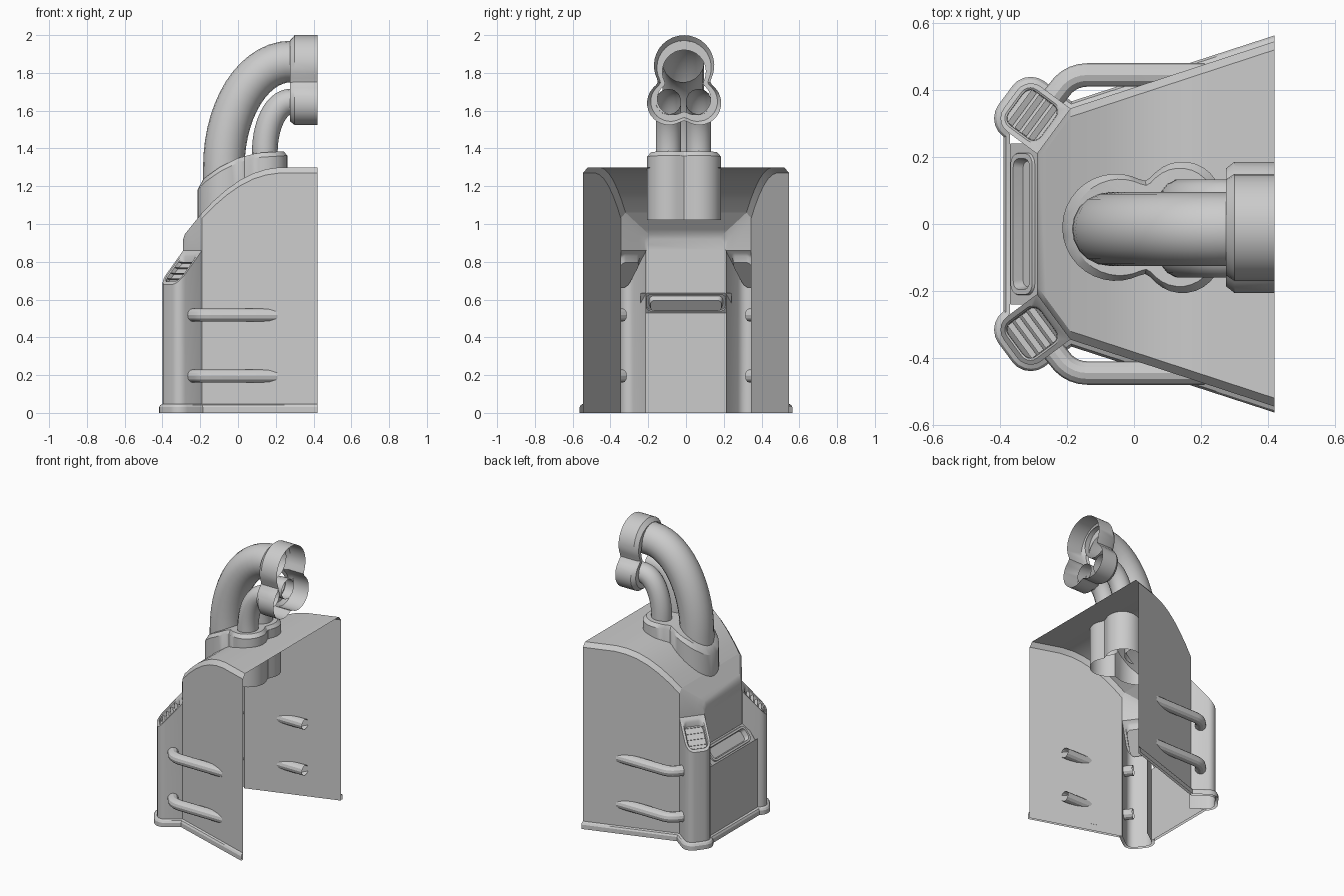
import bpy, bmesh
from math import sin, cos, pi, sqrt
from mathutils import Vector

if "Cube" in bpy.data.objects:
    bpy.data.objects.remove(bpy.data.objects["Cube"])


def loft(name, loops, closed=True, cap=False):
    """Skin a list of equal-length point loops."""
    bm = bmesh.new()
    rows = [[bm.verts.new(p) for p in lp] for lp in loops]
    n = len(rows[0])
    for a, b in zip(rows, rows[1:]):
        for i in range(n if closed else n - 1):
            j = (i + 1) % n
            bm.faces.new((a[i], a[j], b[j], b[i]))
    if cap:
        bm.faces.new(rows[-1])
    bmesh.ops.recalc_face_normals(bm, faces=bm.faces)
    me = bpy.data.meshes.new(name)
    bm.to_mesh(me)
    bm.free()
    ob = bpy.data.objects.new(name, me)
    bpy.context.collection.objects.link(ob)
    return ob


def tube(name, path, r, n, binormal):
    path = [Vector(p) for p in path]
    loops = []
    for i, p in enumerate(path):
        t = (path[min(i + 1, len(path) - 1)] - path[max(i - 1, 0)]).normalized()
        side = t.cross(binormal).normalized()
        loops.append([p + r * (cos(2 * pi * k / n) * side + sin(2 * pi * k / n) * binormal)
                      for k in range(n)])
    return loft(name, loops)


def rounded_rect(w, h, radii, n=5):
    pts = []
    for k, (sx, sy) in enumerate(((1, -1), (1, 1), (-1, 1), (-1, -1))):
        r = radii[k]
        for i in range(n + 1):
            a = (k - 1 + i / n) * pi / 2
            pts.append((sx * (w / 2 - r) + r * cos(a), sy * (h / 2 - r) + r * sin(a)))
    return pts


def lerp(table, x):
    for (x0, z0), (x1, z1) in zip(table, table[1:]):
        if x <= x1:
            return z0 + (z1 - z0) * (x - x0) / (x1 - x0)
    return table[-1][1]


# Main housing: thin shell, open at the rear and underneath
deck = [(.42, 1.30), (.22, 1.30), (.15, 1.29), (.08, 1.268), (.01, 1.232), (-.06, 1.183),
        (-.13, 1.122), (-.19, 1.06), (-.262, .97), (-.282, .945), (-.29, .92)]


def half_width(x):
    return .345 + (x + .19) * (.328 if x >= -.19 else 1.35)


def section(x, z, bottom):
    y = half_width(x)
    right = [(x, y - .025, z), (x, y, z - .03), (x, y, bottom)]
    return [(a, -b, c) for a, b, c in reversed(right)] + right


loft("housing", [section(x, z, 0) for x, z in deck[:8]], closed=False)
loft("housing_nose", [section(x, z, .86) for x, z in deck[7:]], closed=False, cap=True)

# Front panel with sloped vent
loft("front_upper", [[(-.29, -.21, z), (-.29, .21, z)] for z in (.86, .635)], closed=False)
loft("front_panel", [[(x, -y, z), (x, y, z)] for x, y, z in ((-.37, .266, 0), (-.37, .266, .53))],
     closed=False)


def slope(pts, out):
    return [(-.33 + v * .606 - out * .795, u, .5825 + v * .795 + out * .606) for u, v in pts]


loft("front_vent", [slope(rounded_rect(.48, .132, [.002] * 4), 0),
                    slope(rounded_rect(.425, .112, [.035] * 4), 0),
                    slope(rounded_rect(.42, .107, [.033] * 4), .008),
                    slope(rounded_rect(.39, .08, [.025] * 4), .008),
                    slope(rounded_rect(.375, .07, [.022] * 4), -.025)], cap=True)

# Corner pillars with sloped louvred tops, and the pipes along the sides
D, W = .16, .168
shape = [(a, b + D / 2) for a, b in rounded_rect(W, D, [.002, .05, .05, .002])]


def pillar_xy(a, b):
    return -.24 + a * .595 - b * .804, .2775 + a * .804 + b * .595


def top_z(b):
    return .86 - .18 * b / D


def pillar_loop(pts, s, z=None, dz=0):
    out = []
    for a, b in pts:
        x, y = pillar_xy(a, b)
        out.append((x, s * y, top_z(b) + dz if z is None else z))
    return out


for s, side in ((1, "left"), (-1, "right")):
    loft(f"pillar_{side}", [pillar_loop(shape, s, 0), pillar_loop(shape, s)], closed=False)
    rim = [[(a, b + D / 2) for a, b in rounded_rect(w, h, [r] * 4)]
           for w, h, r in ((.138, .132, .032), (.126, .12, .026), (.124, .118, .026))]
    loft(f"louvre_frame_{side}", [pillar_loop(shape, s), pillar_loop(rim[0], s),
                                  pillar_loop(rim[1], s, dz=-.008),
                                  pillar_loop(rim[2], s, dz=-.04)], cap=True)
    for i in range(4):
        b = .048 + i * .026
        loft(f"louvre_{side}_{i}", [[(*Vector((pillar_xy(a, b)[0], s * pillar_xy(a, b)[1])), top_z(b) - .008),
                                     (*Vector((pillar_xy(a, b - .018)[0], s * pillar_xy(a, b - .018)[1])),
                                      top_z(b - .018) - .035)] for a in (-.061, .061)], closed=False)
    for level, z in (("low", .195), ("high", .518)):
        bend = [(-.14 - .1 * sin(t), .345 + .1 * cos(t)) for t in (0, .2, .4, .6, .8, 1.0)]
        path = [(.21, .445)] + bend + [(-.275, .335)]
        tube(f"side_pipe_{level}_{side}", [(x, s * y, z) for x, y in path], .035, 12, Vector((0, 0, 1)))

# Base trim following the footprint
half = [(.42, .545), (-.19, .345)] + [pillar_xy(a, b) for a, b in shape[6:18]] + [(-.37, .267)]
outline = [Vector(p) for p in half + [(x, -y) for x, y in reversed(half)]]


def offset(d, z):
    out = []
    for i, p in enumerate(outline):
        t0 = (p - outline[i - 1]).normalized() if i else None
        t1 = (outline[i + 1] - p).normalized() if i + 1 < len(outline) else t0
        t0 = t0 or t1
        t = (t0 + t1).normalized()
        q = p + Vector((t.y, -t.x)) * d / max(.6, t.dot(t1))
        out.append((.42 if i in (0, len(outline) - 1) else q.x, q.y, z))
    return out


loft("base_trim", [offset(.019, 0), offset(.019, .03), offset(.012, .042), offset(0, .048)], closed=False)


# Three-lobed outline shared by both pipe collars
def clover(n=56):
    lobes = [(0, .12, .16), (.08, -.08, .117), (-.08, -.08, .117)]
    rad = []
    for k in range(n):
        dx, dy = sin(2 * pi * k / n), cos(2 * pi * k / n)
        best = 0
        for cx, cy, r in lobes:
            m = dx * cx + dy * cy
            h = m * m - cx * cx - cy * cy + r * r
            if h > 0:
                best = max(best, m + sqrt(h))
        rad.append(best)
    rad = [(rad[k - 1] + 2 * rad[k] + rad[(k + 1) % n]) / 4 for k in range(n)]
    return [(rad[k] * sin(2 * pi * k / n), rad[k] * cos(2 * pi * k / n)) for k in range(n)]


lobed = clover()
lip = [(-.23, 1.165), (-.17, 1.225), (-.1, 1.275), (0, 1.325), (.1, 1.352), (.3, 1.365)]


def collar(scale, dz=None):
    pts = [(.065 - q * scale, -.01 + p * scale) for p, q in lobed]
    return [(x, y, 1.02 if dz is None else lerp(lip, x) + dz) for x, y in pts]


loft("lower_collar", [collar(1), collar(1, 0), collar(.9, .024), collar(.6, .024),
                      collar(.3, .024), collar(.02, .024)], cap=True)


def head(x, scale):
    return [(x, -.01 + p * scale, 1.72 + q * scale) for p, q in lobed]


loft("upper_collar", [head(.42, 1), head(.30, 1), head(.275, .9), head(.275, .72)])


# Curved exhaust pipes joining the collars
def elbow(name, x, y, z0, z1, r, n, end, steps=14):
    rx, rz = .28 - x, z1 - z0
    arc = [(x + rx * (1 - cos(i / steps * pi / 2)), y, z0 + rz * sin(i / steps * pi / 2))
           for i in range(steps + 1)]
    tube(name, [(x, y, 1.15)] + arc + [(end, y, z1)], r, n, Vector((0, 1, 0)))


elbow("main_exhaust", -.075, -.015, 1.3, 1.86, .11, 20, .31)
for s, side in ((1, "left"), (-1, "right")):
    elbow(f"small_exhaust_{side}", .142, -.013 + .08 * s, 1.38, 1.648, .068, 14, .34)

# Smooth shading with crisp edges
bpy.ops.object.select_all(action='SELECT')
bpy.context.view_layer.objects.active = bpy.data.objects["housing"]
bpy.ops.object.shade_smooth_by_angle(angle=.5)
